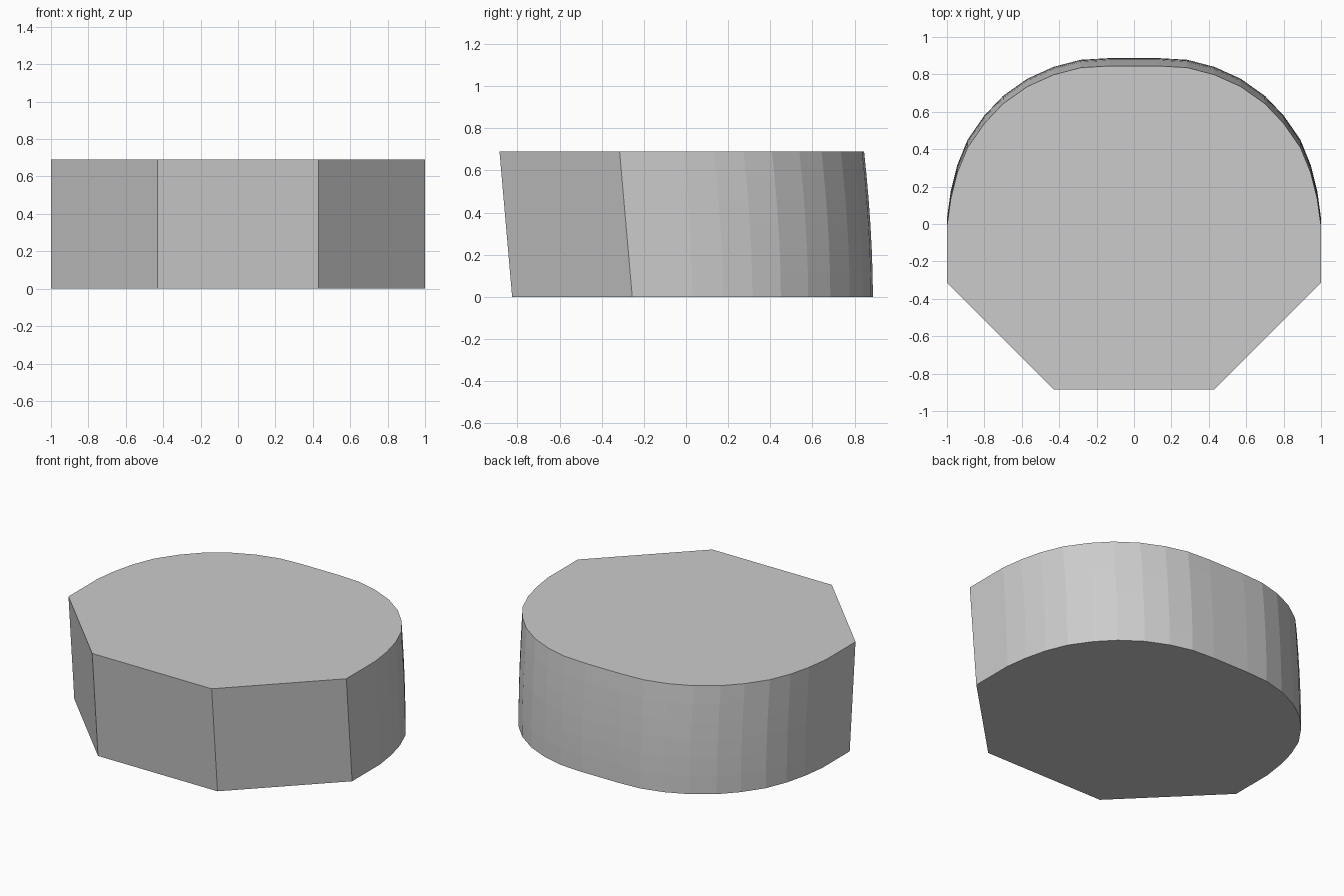
import bpy
import bmesh

if "Cube" in bpy.data.objects:
    bpy.data.objects.remove(bpy.data.objects["Cube"])

HEIGHT = 0.69
LEVELS = 6

# Right half of the outline at floor level, front to back
FRONT = [(0.43, -0.825), (1.0, -0.255)]
BACK = [(1.0, 0.03), (0.98, 0.175), (0.945, 0.315), (0.89, 0.45),
        (0.80, 0.58), (0.70, 0.685), (0.57, 0.777), (0.43, 0.84),
        (0.285, 0.878), (0.13, 0.887)]


def outline(t):
    """Outline at height fraction t: straight leaning front, bowed back."""
    half = [(x, y - 0.06 * t) for x, y in FRONT]
    half += [(x, y - 0.042 * t ** 1.8) for x, y in BACK]
    return half + [(-x, y) for x, y in reversed(half)]


# Stack the outlines and skin them into one closed block
bm = bmesh.new()
rings = []
for i in range(LEVELS + 1):
    t = i / LEVELS
    rings.append([bm.verts.new((x, y, HEIGHT * t)) for x, y in outline(t)])

for low, high in zip(rings, rings[1:]):
    n = len(low)
    for k in range(n):
        j = (k + 1) % n
        bm.faces.new((low[k], low[j], high[j], high[k]))

# Flat bottom and top
bm.faces.new(list(reversed(rings[0])))
bm.faces.new(rings[-1])
bmesh.ops.recalc_face_normals(bm, faces=bm.faces[:])

mesh = bpy.data.meshes.new("leaning_block")
bm.to_mesh(mesh)
bm.free()
block = bpy.data.objects.new("leaning_block", mesh)
bpy.context.collection.objects.link(block)
